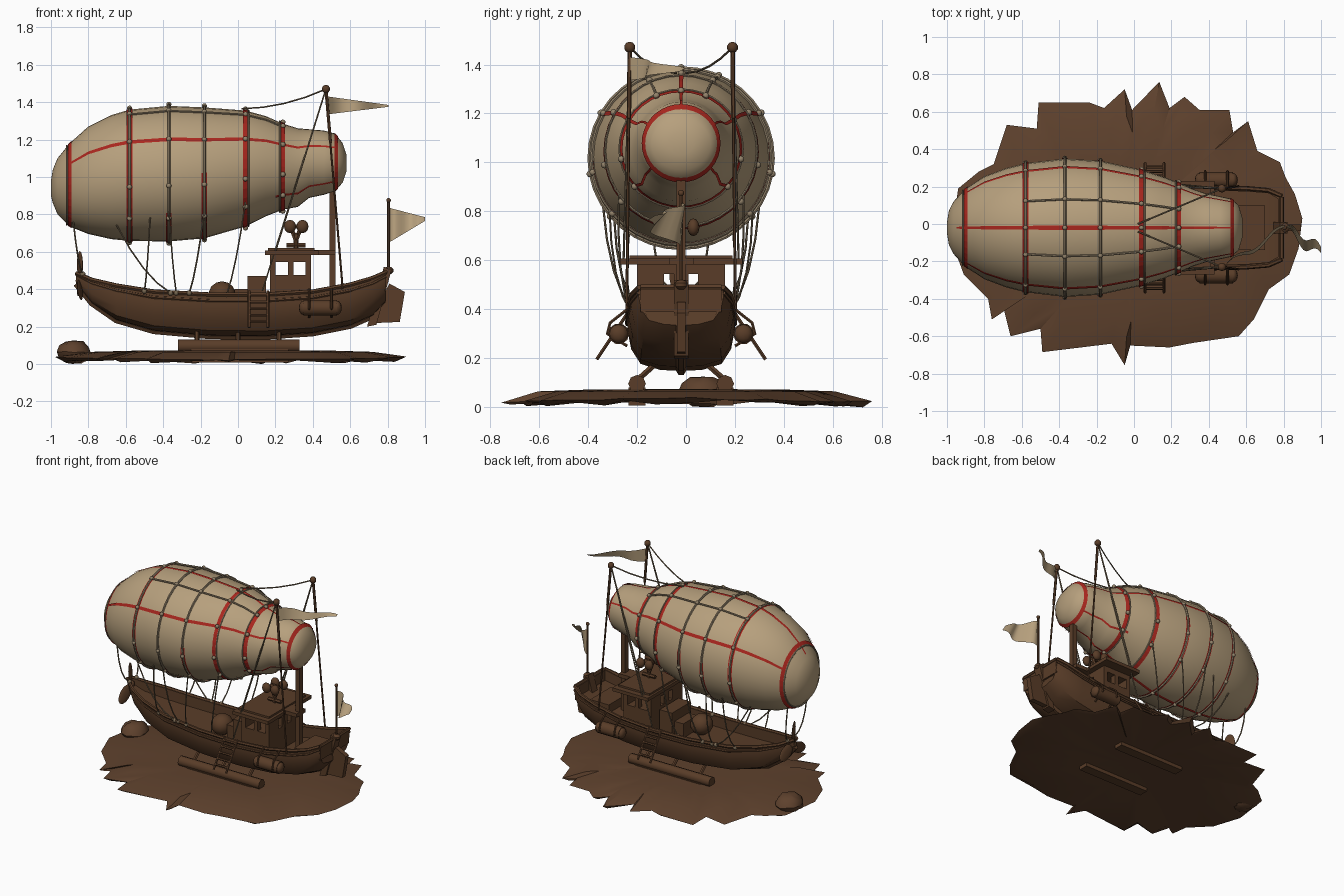
import bpy, bmesh, math, random
from mathutils import Vector, Matrix

if "Cube" in bpy.data.objects:
    bpy.data.objects.remove(bpy.data.objects["Cube"])
random.seed(4)
YC = -0.02  # boat centre line

def mat(name, c):
    m = bpy.data.materials.new(name)
    m.diffuse_color = (*c, 1)
    m.use_nodes = True
    m.node_tree.nodes["Principled BSDF"].inputs["Base Color"].default_value = m.diffuse_color
    return m

WOOD = mat("dark_wood", (0.1, 0.046, 0.021))
EARTH = mat("brown_earth", (0.112, 0.053, 0.026))
CLOTH = mat("tan_canvas", (0.47, 0.35, 0.205))
RED = mat("red_trim", (0.4, 0.02, 0.013))
NET = mat("pale_net_rope", (0.29, 0.225, 0.145))
ROPE = mat("olive_rope", (0.19, 0.14, 0.085))

def link(ob, m, smooth=None):
    ob.data.materials.clear()
    ob.data.materials.append(m)
    if smooth:
        bpy.ops.object.select_all(action='DESELECT')
        ob.select_set(True)
        bpy.context.view_layer.objects.active = ob
        bpy.ops.object.shade_smooth_by_angle(angle=math.radians(smooth))
    return ob

def finish(name, bm, m, smooth=None):
    bmesh.ops.recalc_face_normals(bm, faces=bm.faces)
    me = bpy.data.meshes.new(name)
    bm.to_mesh(me)
    bm.free()
    ob = bpy.data.objects.new(name, me)
    bpy.context.collection.objects.link(ob)
    return link(ob, m, smooth)

def boxes(name, items, m):
    """items: (x0, x1, y0, y1, z0, z1)"""
    bm = bmesh.new()
    for a, b, c, d, e, f in items:
        M = Matrix.Translation(((a+b)/2, (c+d)/2, (e+f)/2)) @ Matrix.Diagonal((b-a, d-c, f-e, 1))
        bmesh.ops.create_cube(bm, size=1, matrix=M)
    return finish(name, bm, m)

def balls(name, items, m, seg=10):
    """items: (centre, radii)"""
    bm = bmesh.new()
    for c, r in items:
        M = Matrix.Translation(c) @ Matrix.Diagonal((*r, 1))
        bmesh.ops.create_uvsphere(bm, u_segments=seg, v_segments=max(5, seg//2), radius=1, matrix=M)
    return finish(name, bm, m, 40)

def tubes(name, paths, r, m, cyclic=False, res=1):
    cu = bpy.data.curves.new(name, 'CURVE')
    cu.dimensions, cu.bevel_depth, cu.bevel_resolution, cu.use_fill_caps = '3D', r, res, True
    for p in paths:
        s = cu.splines.new('POLY')
        s.points.add(len(p) - 1)
        for q, co in zip(s.points, p):
            q.co = (*co, 1)
        s.use_cyclic_u = cyclic
    ob = bpy.data.objects.new(name, cu)
    bpy.context.collection.objects.link(ob)
    bpy.ops.object.select_all(action='DESELECT')
    ob.select_set(True)
    bpy.context.view_layer.objects.active = ob
    bpy.ops.object.convert(target='MESH')
    return link(bpy.context.view_layer.objects.active, m, 50)

def loft(bm, rings, caps=True, closed=True):
    vs = [[bm.verts.new(p) for p in r] for r in rings]
    n = len(rings[0])
    for a, b in zip(vs, vs[1:]):
        for i in range(n if closed else n - 1):
            bm.faces.new((a[i], a[(i+1) % n], b[(i+1) % n], b[i]))
    if caps:
        bm.faces.new(vs[0])
        bm.faces.new(vs[-1])

def prism(name, pts, y, t, m):
    bm = bmesh.new()
    loft(bm, [[(x, y + s*t/2, z) for x, z in pts] for s in (-1, 1)])
    return finish(name, bm, m)

# --- ground patch with torn edge
edge = [(-.51,.65),(-.24,.65),(-.16,.62),(-.05,.72),(-.01,.61),(.135,.76),(.19,.62),(.27,.68),(.35,.61),
        (.51,.61),(.53,.49),(.61,.55),(.66,.39),(.78,.33),(.81,.25),(.86,.16),(.9,.03),(.88,-.13),(.83,-.27),
        (.72,-.35),(.64,-.51),(.56,-.6),(.32,-.635),(.19,-.66),(-.02,-.65),(-.05,-.755),(-.12,-.64),(-.49,-.685),
        (-.5,-.56),(-.66,-.6),(-.7,-.44),(-.76,-.51),(-.78,-.4),(-.91,-.27),(-.98,-.08),(-.94,.19),(-.83,.28),
        (-.75,.32),(-.68,.53),(-.52,.51)]
bm = bmesh.new()
loft(bm, [[(x*s, y*s, z - .02*abs(y)*(s > .9) + random.uniform(-j, j)) for x, y in edge] for s, z, j in
          ((.05, .074, 0), (.5, .073, 0), (.8, .065, 0), (1, .037, .004), (.95, .025, .011), (.5, .033, 0), (.05, .035, 0))])
finish("ground", bm, EARTH, 30)
rock = balls("rock", [((-.88, .07, .063), (.093, .1, .064))], EARTH, 12)
for v in rock.data.vertices:
    v.co += Vector([random.uniform(-.006, .006) for _ in range(3)])

# --- balloon envelope: x, top z, bottom z, half width
prof = [(-1, .98, .9, .03), (-.99, 1.04, .86, .09), (-.965, 1.1, .8, .14), (-.9, 1.18, .735, .21), (-.8, 1.27, .695, .275),
        (-.68, 1.33, .668, .32), (-.58, 1.36, .658, .345), (-.37, 1.38, .655, .37), (-.18, 1.372, .672, .358),
        (.04, 1.355, .735, .31), (.15, 1.325, .79, .275), (.24, 1.285, .825, .24), (.32, 1.26, .84, .205),
        (.38, 1.255, .888, .185), (.46, 1.248, .905, .168), (.52, 1.232, .925, .155), (.56, 1.18, .97, .12), (.58, 1.12, 1.03, .05)]

def surf(x, a, off=0.0):
    for p, q in zip(prof, prof[1:]):
        if x <= q[0]:
            break
    t = (x - p[0]) / (q[0] - p[0])
    zt, zb, w = (p[i] + (q[i] - p[i]) * t for i in (1, 2, 3))
    return (x, YC + (w + off) * math.cos(a), (zt + zb)/2 + ((zt - zb)/2 + off) * math.sin(a))

N = 36
ANG = [i * math.tau / N for i in range(N)]
bm = bmesh.new()
loft(bm, [[surf(p[0], a) for a in ANG] for p in prof])
finish("balloon", bm, CLOTH, 60)

# red bands around (x, half width, start and end angle) and along the balloon
bm = bmesh.new()
for x, w, a0, a1 in ((-.9, .009, 0, 360), (-.58, .015, 0, 360), (-.37, .015, 215, 365), (-.18, .015, 180, 370),
                     (.04, .012, 0, 360), (.24, .012, 0, 360), (.525, .010, 0, 360)):
    arc = [math.radians(a0 + (a1 - a0)*i/N) for i in range(N + 1)]
    loft(bm, [[surf(x + d, a, .005) for a in arc] for d in (-w, w)], False, False)
for deg, start in ((90, -.95), (30, -.91), (150, -.91), (-40, .2), (-140, .2), (-90, -.91)):
    a = math.radians(deg)
    xs = [start] + [p[0] for p in prof if start < p[0] < .53]
    loft(bm, [[surf(x, a + s*.009/.3, .005) for x in xs] for s in (-1, 1)], False, False)
finish("red_bands", bm, RED)

# rope net over the balloon
xs = [p[0] for p in prof if -.6 < p[0] < .3]
tubes("net_rings", [[surf(x, a, .006) for a in ANG] for x in (-.58, -.37, -.18)], .008, NET, True)
tubes("thin_net_rings", [[surf(x, a, .006) for a in ANG] for x in (-.915, .056, .224)], .005, NET, True)
tubes("net_lines", [[surf(x, math.radians(d), .005) for x in xs] for d in (66, 114)], .006, NET)
balls("net_knots", [(surf(x, math.radians(d), .008), (.014,)*3) for x in (-.58, -.37, -.18, .04, .24)
                    for d in (66, 114, 30, 150, -10, 190, -40, 220, -90, 90)], NET, 8)

# --- hull: x, half width, sheer z, keel z
st = [(-.865, .015, .485, .43), (-.78, .075, .45, .325), (-.65, .13, .42, .235), (-.45, .178, .388, .177),
      (-.15, .205, .372, .15), (.15, .215, .372, .148), (.4, .215, .388, .165), (.6, .21, .425, .205),
      (.72, .2, .46, .258), (.79, .17, .49, .335)]
half = [(1, 1), (1.02, .75), (.95, .4), (.77, .13), (.4, .02)]
rings = []
for x, w, zs, zk in st:
    wi = max(w - .016, .005)
    xi = min(x, .772)
    right = [(x, YC + w*f, zk + (zs - zk)*g) for f, g in half]
    left = [(x, 2*YC - y, z) for _, y, z in reversed(right)]
    dz = min(.075, (zs - zk)*.5)
    inner = [(xi, YC - wi, zs), (xi, YC - wi, zs - dz), (xi, YC + wi, zs - dz), (xi, YC + wi, zs)]
    rings.append(right + [(x, YC, zk)] + left + inner)
bm = bmesh.new()
loft(bm, rings)
finish("hull", bm, WOOD, 35)
boxes("transom", [(.772, .792, YC - .165, YC + .165, .39, .49)], WOOD)
rail = lambda f, g: [[(x, YC + s*w*f, zk + (zs - zk)*g) for x, w, zs, zk in st] for s in (-1, 1)]
tubes("gunwale", rail(1, 1), .012, WOOD)
tubes("rubbing_strake", rail(1.025, .85), .008, WOOD)
tubes("keel", [[(x, YC, zk) for x, w, zs, zk in st]], .02, WOOD)
tubes("stern_rail", [[(.79, YC - .165, .49), (.79, YC + .165, .49)]], .012, WOOD)
prism("stern_post", [(.69, .2), (.74, .21), (.82, .5), (.78, .52)], YC, .06, WOOD)
prism("rudder", [(.71, .218), (.865, .225), (.892, .385), (.81, .43), (.76, .34)], YC, .035, WOOD)

# propeller at the bow
bm = bmesh.new()
bmesh.ops.create_uvsphere(bm, u_segments=10, v_segments=6, radius=.025)
for k in range(3):
    R = Matrix.Rotation(k*math.tau/3 + .1, 4, 'X')
    M = R @ Matrix.Translation((0, 0, .085)) @ Matrix.Rotation(.35, 4, 'Z') @ Matrix.Diagonal((.008, .042, .075, 1))
    bmesh.ops.create_uvsphere(bm, u_segments=10, v_segments=8, radius=1, matrix=M)
bmesh.ops.translate(bm, verts=bm.verts, vec=(-.845, YC, .445))
finish("propeller", bm, WOOD, 40)

# --- cabin with open windows and roof
yl, yh = YC - .18, YC + .18
parts = [(.17, .39, yl, yh, .31, .475), (.17, .39, yl, yh, .545, .585)]
for x in (.17, .36):
    parts += [(x, x + .03, a, b, .47, .55) for a, b in ((yl, YC - .07), (YC - .03, YC + .03), (YC + .07, yh))]
parts += [(.268, .298, y, y + .04, .47, .55) for y in (yl, yh - .04)]
boxes("cabin", parts, WOOD)
boxes("cabin_roof", [(.145, .43, YC - .25, YC + .25, .583, .607), (.16, .41, YC - .21, YC + .21, .605, .62),
                     (.41, .52, YC - .05, YC + .05, .583, .61)], WOOD)
boxes("deck_boxes", [(.05, .15, YC - .11, YC + .11, .29, .47), (-.02, .06, YC - .08, YC + .08, .29, .4),
                     (.55, .7, YC - .12, YC + .12, .34, .4)], WOOD)
balls("deck_bundle", [((-.085, YC - .04, .37), (.075, .08, .072))], WOOD, 14)

# twin horns on the roof
tubes("horn_stand", [[(.31, YC, .61), (.31, YC, .7)], [(.275, YC, .735), (.345, YC, .735)], [(.26, YC, .635), (.36, YC, .635)],
                     [(.31, YC, .66), (.28, YC, .74)], [(.31, YC, .66), (.34, YC, .74)]], .013, WOOD)
balls("horns", [((x, YC + s*.05, .735), (.032, .025, .036)) for x in (.278, .345) for s in (-1, 1)], WOOD, 12)

# --- balloon post, masts, flag pole
boxes("balloon_post", [(.49, .522, YC - .018, YC + .018, .33, 1.0)], WOOD)
tops = [(.47, YC + s*.21, 1.47) for s in (-1, 1)]
tubes("masts", [[t, (.495, YC + s*.213, 1.18)] for s, t in zip((-1, 1), tops)], .009, WOOD)
tubes("mast_lines", [[(.492, YC + s*.213, 1.2), (.56, YC + s*.222, .4)] for s in (-1, 1)], .006, WOOD)
balls("mast_knobs", [(t, (.023,)*3) for t in tops] + [((.805, YC, .875), (.013,)*3), ((.805, YC, .5), (.028, .028, .022))], WOOD)
tubes("flag_pole", [[(.805, YC, .47), (.805, YC, .87)]], .008, WOOD)

# waving flags
def flag(name, a, b, top, bot, ys, amp, tilt):
    bm = bmesh.new()
    rows = []
    for t in [i / 12 for i in range(13)]:
        y = ys[0] + (ys[1] - ys[0])*t + amp*math.sin(t*9)
        rows.append([(a + (b - a)*t, y + k*tilt*t*(1.2 - t), z[0] + (z[1] - z[0])*t) for z, k in ((top, 1), (bot, -1))])
    loft(bm, rows, False, False)
    finish(name, bm, CLOTH, 60)

flag("pennant", .48, .805, (1.43, 1.385), (1.335, 1.375), (YC - .21, YC), .02, .03)
flag("stern_flag", .808, 1.0, (.835, .785), (.65, .765), (YC, -.15), .025, .08)

# --- side fenders, boarding ladders, ground skids
tank = [[(.35, YC + s*.255, .3), (.53, YC + s*.255, .3)] for s in (-1, 1)]
tubes("fenders", tank, .043, WOOD, res=3)
balls("fender_ends", [(p, (.025, .038, .038)) for t in tank for p in t], WOOD, 12)
tubes("fender_straps", [[(x, YC + s*.22, .4), (x, YC + s*.29, .345), (x, YC + s*.302, .3), (x, YC + s*.22, .25)]
                        for s in (-1, 1) for x in (.38, .5)], .007, WOOD)
lad = []
for s in (-1, 1):
    P = lambda x, t, s=s: (x, YC + s*(.215 + .13*t), .39 - .195*t)
    lad += [[P(x, 0), P(x, 1)] for x in (.06, .16)] + [[P(.06, t), P(.16, t)] for t in (.12, .3, .48, .66, .84)]
tubes("ladders", lad, .008, WOOD)
tubes("skids", [[(-.32, YC + s*.18, .096), (.33, YC + s*.18, .096)] for s in (-1, 1)], .036, WOOD, res=2)
boxes("skid_boards", [(-.25, .27, YC + s*.18 - .035, YC + s*.18 + .035, .008, .08) for s in (-1, 1)], WOOD)
tubes("skid_legs", [[(x, YC + s*.18, .11), (x, YC + s*.09, .19)] for s in (-1, 1) for x in (-.22, 0, .22)], .013, WOOD)

# --- hanging ropes between balloon, deck and masts
hang, stays = [], []
for s in (-1, 1):
    for xb, deg, xd, wd, zd in ((-.88, -60, -.83, .04, .48), (-.65, -50, -.36, .19, .38), (-.47, -40, -.5, .17, .39),
                                (-.18, -35, -.26, .2, .38), (-.37, -30, -.33, .19, .38), (.04, -35, -.06, .2, .37)):
        p = Vector(surf(xb, math.radians(deg if s > 0 else 180 - deg)))
        q = Vector((xd, YC + s*wd, zd))
        hang.append([p.lerp(q, t) + Vector((0, s*.02, -.05))*4*t*(1 - t) for t in (0, .25, .5, .75, 1)])
    t = Vector(tops[s > 0])
    end = Vector((.02, YC + s*.02, 1.365))
    stays.append([t.lerp(end, k) - Vector((0, 0, .1*k*(1 - k))) for k in (0, .25, .5, .75, 1)])
    stays += [[t, (.13, s*.22 + YC, .39)], [t, (.2, s*.235 + YC, .6)]]
tubes("hanging_ropes", hang, .0045, ROPE)
tubes("mast_stays", stays, .0045, ROPE)
balls("rope_cleats", [(h[-1], (.015,)*3) for h in hang], ROPE, 8)
